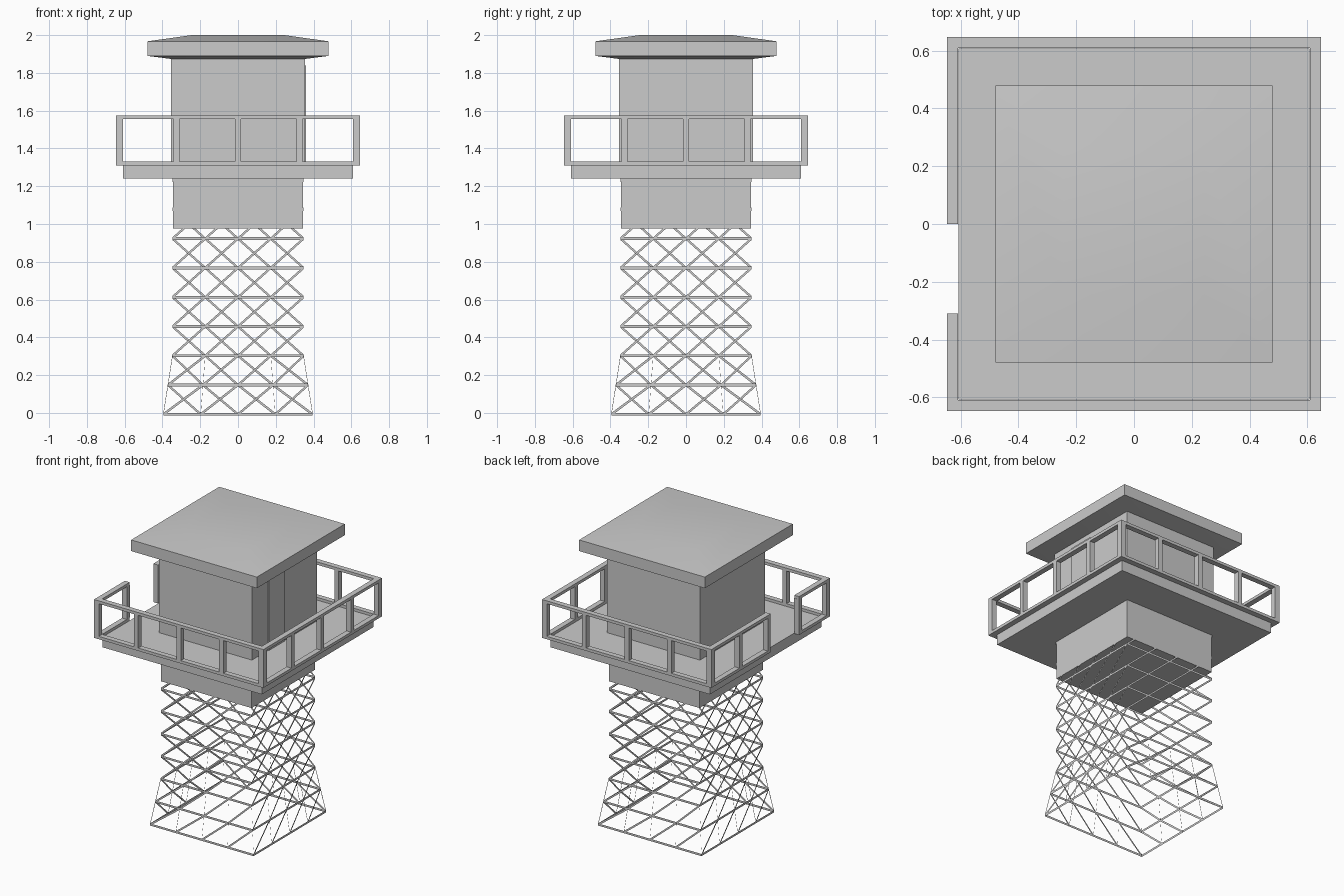
import bpy, bmesh

if "Cube" in bpy.data.objects:
    bpy.data.objects.remove(bpy.data.objects["Cube"])


def finish(name, bm):
    bmesh.ops.recalc_face_normals(bm, faces=bm.faces)
    mesh = bpy.data.meshes.new(name)
    bm.to_mesh(mesh)
    bm.free()
    obj = bpy.data.objects.new(name, mesh)
    bpy.context.collection.objects.link(obj)
    return obj


def add_box(bm, lo, hi):
    """Axis-aligned box between two corners."""
    verts = bmesh.ops.create_cube(bm, size=1)["verts"]
    for v in verts:
        v.co = [(a + b) / 2 + c * (b - a) for a, b, c in zip(lo, hi, v.co)]


def box(name, lo, hi):
    bm = bmesh.new()
    add_box(bm, lo, hi)
    return finish(name, bm)


def square_loft(name, profile):
    """Stack of square rings given as (half width, z), capped at both ends."""
    bm = bmesh.new()
    rings = [[bm.verts.new((sx * h, sy * h, z)) for sx, sy in
              ((-1, -1), (1, -1), (1, 1), (-1, 1))] for h, z in profile]
    for a, b in zip(rings, rings[1:]):
        for i in range(4):
            j = (i + 1) % 4
            bm.faces.new((a[i], a[j], b[j], b[i]))
    bm.faces.new(rings[0][::-1])
    bm.faces.new(rings[-1])
    return finish(name, bm)


# Lattice tower: triangulated square tube, each triangle inset and opened
COLS, ROWS, TOP = 4, 8, 1.24
bm = bmesh.new()
rings = []
for r in range(ROWS + 1):
    z = TOP * r / ROWS
    h = 0.347 + 0.048 * max(0, 1 - z / 0.31)
    ring = []
    for dx, dy in ((1, 0), (0, 1), (-1, 0), (0, -1)):
        for c in range(COLS):
            t = 2 * c / COLS - 1
            ring.append(bm.verts.new((h * (dx * t + dy), h * (dy * t - dx), z)))
    rings.append(ring)
n = 4 * COLS
for low, high in zip(rings, rings[1:]):
    for i in range(n):
        j = (i + 1) % n
        bm.faces.new((low[i], low[j], high[j]))
        bm.faces.new((low[i], high[j], high[i]))
panes = bm.faces[:]
bmesh.ops.inset_individual(bm, faces=panes, thickness=0.018, use_even_offset=True)
bmesh.ops.delete(bm, geom=panes, context="FACES")
lattice = finish("lattice_tower", bm)
mod = lattice.modifiers.new("thickness", "SOLIDIFY")
mod.thickness = 0.015
mod.offset = -1

# Solid core under the platform, platform, cabin and door
box("tower_core", (-0.345, -0.345, 0.975), (0.345, 0.345, 1.245))
box("platform", (-0.608, -0.608, 1.24), (0.608, 0.608, 1.312))
box("cabin", (-0.354, -0.354, 1.31), (0.354, 0.354, 1.885))
box("door", (0.34, -0.178, 1.31), (0.36, 0.0, 1.84))

# Roof slab with shallow sloped top and underside
roof = square_loft("roof", [(0.34, 1.872), (0.48, 1.89), (0.48, 1.967), (0.245, 2.0)])
bpy.context.view_layer.objects.active = roof
roof.select_set(True)
bpy.ops.object.shade_smooth_by_angle(angle=0.5)

# Railing: top and bottom rails on four sides, with an entry gap on the left
OUT, INN, Z0, Z1, RAIL = 0.647, 0.61, 1.31, 1.575, 0.02
bm = bmesh.new()
for z in (Z0, Z1 - RAIL):
    top = z + RAIL
    for s in (-1, 1):
        y0, y1 = sorted((s * OUT, s * INN))
        add_box(bm, (-OUT, y0, z), (OUT, y1, top))
    add_box(bm, (INN, -INN, z), (OUT, INN, top))
    add_box(bm, (-OUT, -INN, z), (-INN, -0.31, top))
    add_box(bm, (-OUT, 0.0, z), (-INN, INN, top))
finish("rails", bm)

# Railing posts
bm = bmesh.new()
z0, z1, w = Z0 + RAIL, Z1 - RAIL, 0.016
for s in (-1, 1):
    lo, hi = sorted((s * OUT, s * INN))
    for p in (-0.325, 0.0, 0.325):
        add_box(bm, (p - w, lo, z0), (p + w, hi, z1))
        q = p + w if (s, p) == (-1, 0.0) else p
        add_box(bm, (lo, q - w, z0), (hi, q + w, z1))
    for t in (-1, 1):
        a, b = sorted((t * OUT, t * INN))
        add_box(bm, (lo, a, z0), (hi, b, z1))
finish("railing_posts", bm)
